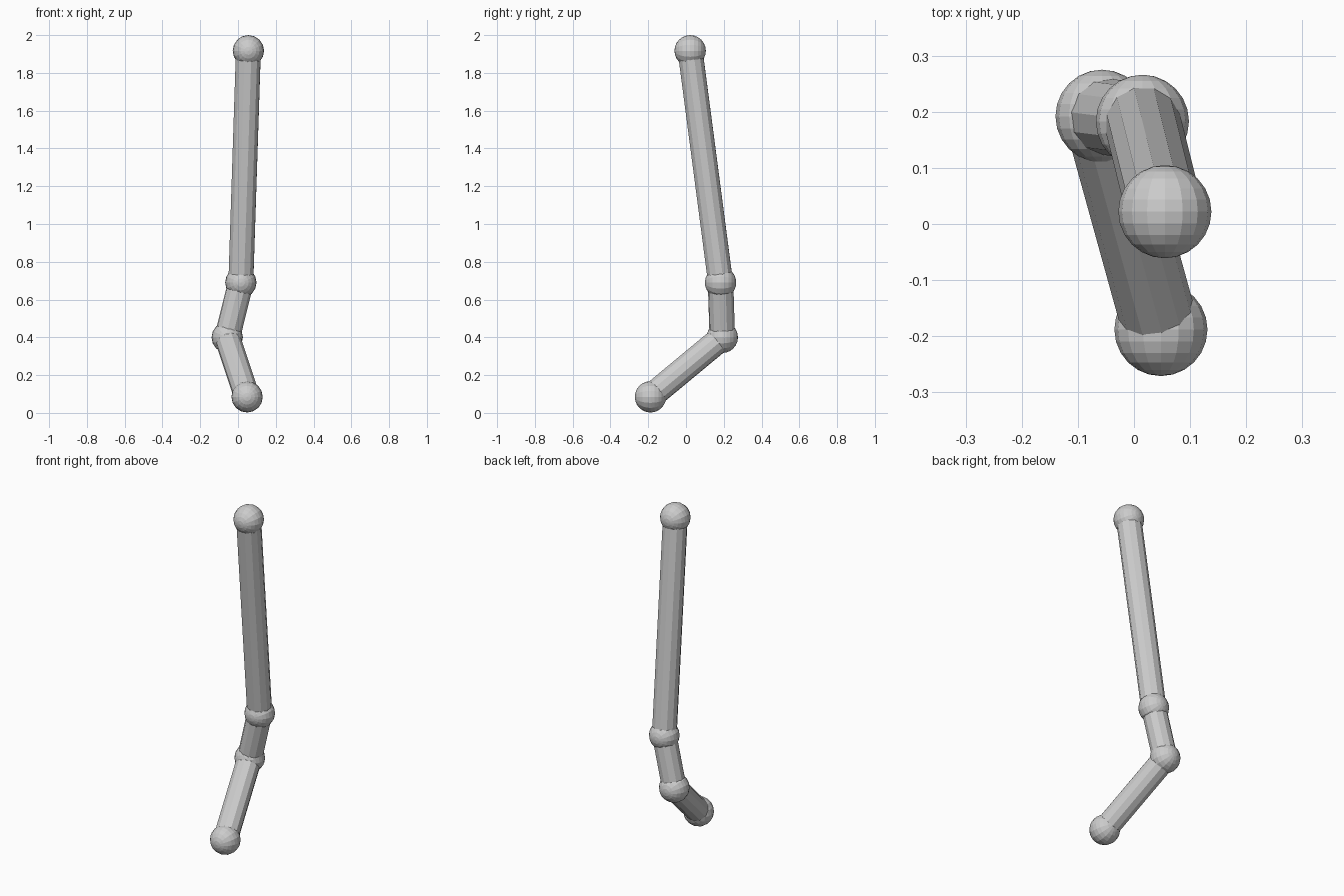
import bpy
from math import pi
from mathutils import Vector

if "Cube" in bpy.data.objects:
    bpy.data.objects.remove(bpy.data.objects["Cube"])

BALL_R, TUBE_R = 0.083, 0.068

# Joint centres from the top end to the bottom end
joints = [Vector(p) for p in ((0.055, 0.022, 1.917), (0.015, 0.183, 0.69),
                              (-0.057, 0.192, 0.40), (0.048, -0.188, 0.085))]
ball_names = ["top_ball", "upper_joint", "lower_joint", "bottom_ball"]
tube_names = ["long_tube", "short_tube", "lower_tube"]


def ball(name, centre):
    # Faceted ball with its poles along y
    bpy.ops.mesh.primitive_uv_sphere_add(segments=16, ring_count=12, radius=BALL_R,
                                         location=centre, rotation=(pi / 2, 0, 0))
    bpy.context.object.name = name


def tube(name, a, b):
    # Faceted straight tube between two joints
    d = b - a
    bpy.ops.mesh.primitive_cylinder_add(vertices=12, radius=TUBE_R, depth=d.length,
                                        location=(a + b) / 2)
    ob = bpy.context.object
    ob.name = name
    ob.rotation_euler = d.to_track_quat('Z', 'Y').to_euler()


for name, p in zip(ball_names, joints):
    ball(name, p)
for name, a, b in zip(tube_names, joints, joints[1:]):
    tube(name, a, b)
